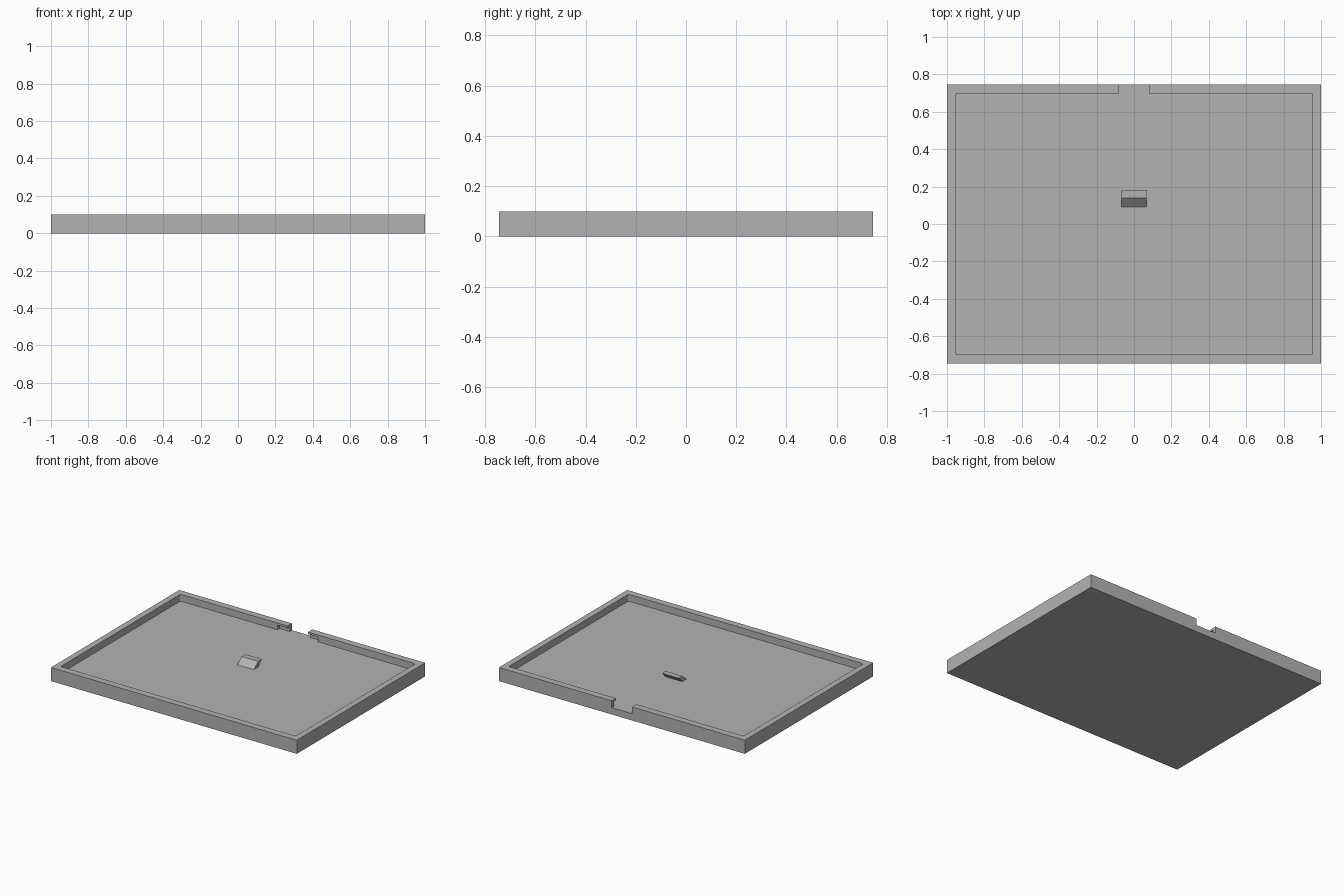
import bpy
import bmesh
from mathutils import Vector

cube = bpy.data.objects.get("Cube")
if cube:
    bpy.data.objects.remove(cube, do_unlink=True)

gray = bpy.data.materials.new("plain gray")
gray.use_nodes = True
gray.diffuse_color = (0.45, 0.45, 0.45, 1)
gray.node_tree.nodes["Principled BSDF"].inputs["Base Color"].default_value = gray.diffuse_color

W, D, H, FLOOR = 1.0, 0.745, 0.1, 0.05      # half width, half depth, rim and floor heights
IN_X, IN_Y = 0.955, 0.695                   # inner wall faces


def box(name, low, high, round_corners=0):
    low, high = Vector(low), Vector(high)
    bm = bmesh.new()
    bmesh.ops.create_cube(bm, size=1)
    bmesh.ops.scale(bm, vec=high - low, verts=bm.verts)
    bmesh.ops.translate(bm, vec=(low + high) / 2, verts=bm.verts)
    if round_corners:
        upright = [e for e in bm.edges if abs(e.verts[0].co.z - e.verts[1].co.z) > 0.01]
        bmesh.ops.bevel(bm, geom=upright, offset=round_corners, segments=3,
                        profile=0.5, affect='EDGES')
    return finish(name, bm)


def prism(name, profile, x0, x1):
    """Extrude a (y, z) profile along x."""
    bm = bmesh.new()
    face = bm.faces.new([bm.verts.new((x0, y, z)) for y, z in profile])
    out = bmesh.ops.extrude_face_region(bm, geom=[face])["geom"]
    bmesh.ops.translate(bm, vec=(x1 - x0, 0, 0),
                        verts=[v for v in out if isinstance(v, bmesh.types.BMVert)])
    bmesh.ops.recalc_face_normals(bm, faces=bm.faces)
    return finish(name, bm)


def finish(name, bm):
    mesh = bpy.data.meshes.new(name)
    bm.to_mesh(mesh)
    bm.free()
    mesh.materials.append(gray)
    obj = bpy.data.objects.new(name, mesh)
    bpy.context.collection.objects.link(obj)
    return obj


# Tray body, hollowed by the recess, the rear notch and the pocket behind the rear wall
tray = box("tray", (-W, -D, 0), (W, D, H))
cutters = [
    box("recess_cutter", (-IN_X, -IN_Y, FLOOR), (IN_X, IN_Y, H + 0.1), 0.008),
    box("notch_cutter", (-0.083, IN_Y - 0.05, FLOOR), (0.083, D + 0.1, H + 0.1)),
    box("pocket_cutter", (-0.165, IN_Y - 0.05, FLOOR), (0.165, IN_Y + 0.025, H - 0.015)),
]
for cutter in cutters:
    cut = tray.modifiers.new(cutter.name, 'BOOLEAN')
    cut.operation = 'DIFFERENCE'
    cut.solver = 'EXACT'
    cut.object = cutter

# Bake the cuts and drop the cutters
bpy.context.view_layer.update()
baked = bpy.data.meshes.new_from_object(tray.evaluated_get(bpy.context.evaluated_depsgraph_get()))
tray.modifiers.clear()
tray.data = baked
for cutter in cutters:
    bpy.data.objects.remove(cutter, do_unlink=True)

# Leaning catch in the middle of the floor
prism("catch", [(0.09, FLOOR), (0.14, FLOOR), (0.183, 0.092), (0.14, 0.092)], -0.068, 0.066)
